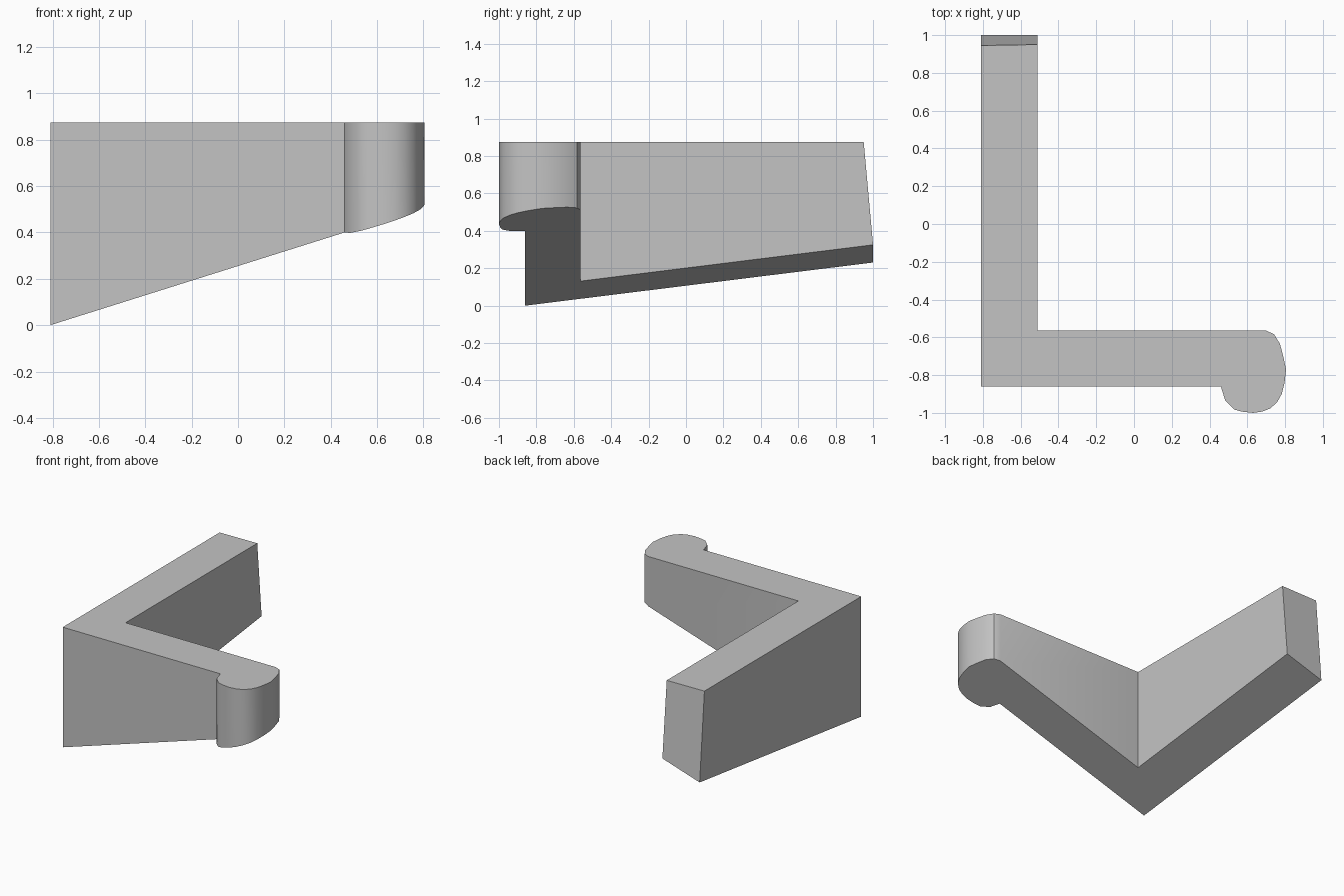
import bpy
import bmesh
import math

cube = bpy.data.objects.get("Cube")
if cube:
    bpy.data.objects.remove(cube, do_unlink=True)

TOP = 0.875


def underside(x, y):
    """Height of the single sloping plane under the whole bracket."""
    return max(0.0, 0.315 * (x + 0.81) + 0.124 * (y + 0.86))


# Plain grey material
grey = bpy.data.materials.new("Plain grey")
grey.use_nodes = True
colour = (0.55, 0.55, 0.55, 1.0)
grey.diffuse_color = colour
grey.node_tree.nodes["Principled BSDF"].inputs["Base Color"].default_value = colour

# Plan outline, counter-clockwise: L-shaped arms with a rounded hook end
hook = [
    (0.46, -0.86), (0.483, -0.935), (0.53, -0.982), (0.57, -0.993),
    (0.63, -1.0), (0.68, -0.993), (0.72, -0.977), (0.757, -0.945),
    (0.782, -0.90), (0.797, -0.84), (0.805, -0.77), (0.79, -0.70),
    (0.773, -0.635), (0.741, -0.583), (0.70, -0.565),
]
outline = [(-0.81, -0.86)] + hook + [(-0.51, -0.565), (-0.51, 1.0), (-0.81, 1.0)]

bm = bmesh.new()
lower = [bm.verts.new((x, y, underside(x, y))) for x, y in outline]
upper = [bm.verts.new((x, y, TOP)) for x, y in outline]

# The far end of the long arm leans back towards the top
upper[-2].co.y = 0.95
upper[-1].co.y = 0.945

# Caps and side walls
bm.faces.new(upper)
bm.faces.new(lower[::-1])
count = len(outline)
for i in range(count):
    j = (i + 1) % count
    bm.faces.new((lower[i], lower[j], upper[j], upper[i]))
bmesh.ops.recalc_face_normals(bm, faces=bm.faces)

mesh = bpy.data.meshes.new("hooked_bracket")
bm.to_mesh(mesh)
bm.free()
mesh.materials.append(grey)
bracket = bpy.data.objects.new("hooked_bracket", mesh)
bpy.context.collection.objects.link(bracket)

# Smooth hook, crisp edges elsewhere
bpy.ops.object.select_all(action="DESELECT")
bracket.select_set(True)
bpy.context.view_layer.objects.active = bracket
bpy.ops.object.shade_smooth_by_angle(angle=math.radians(30))
